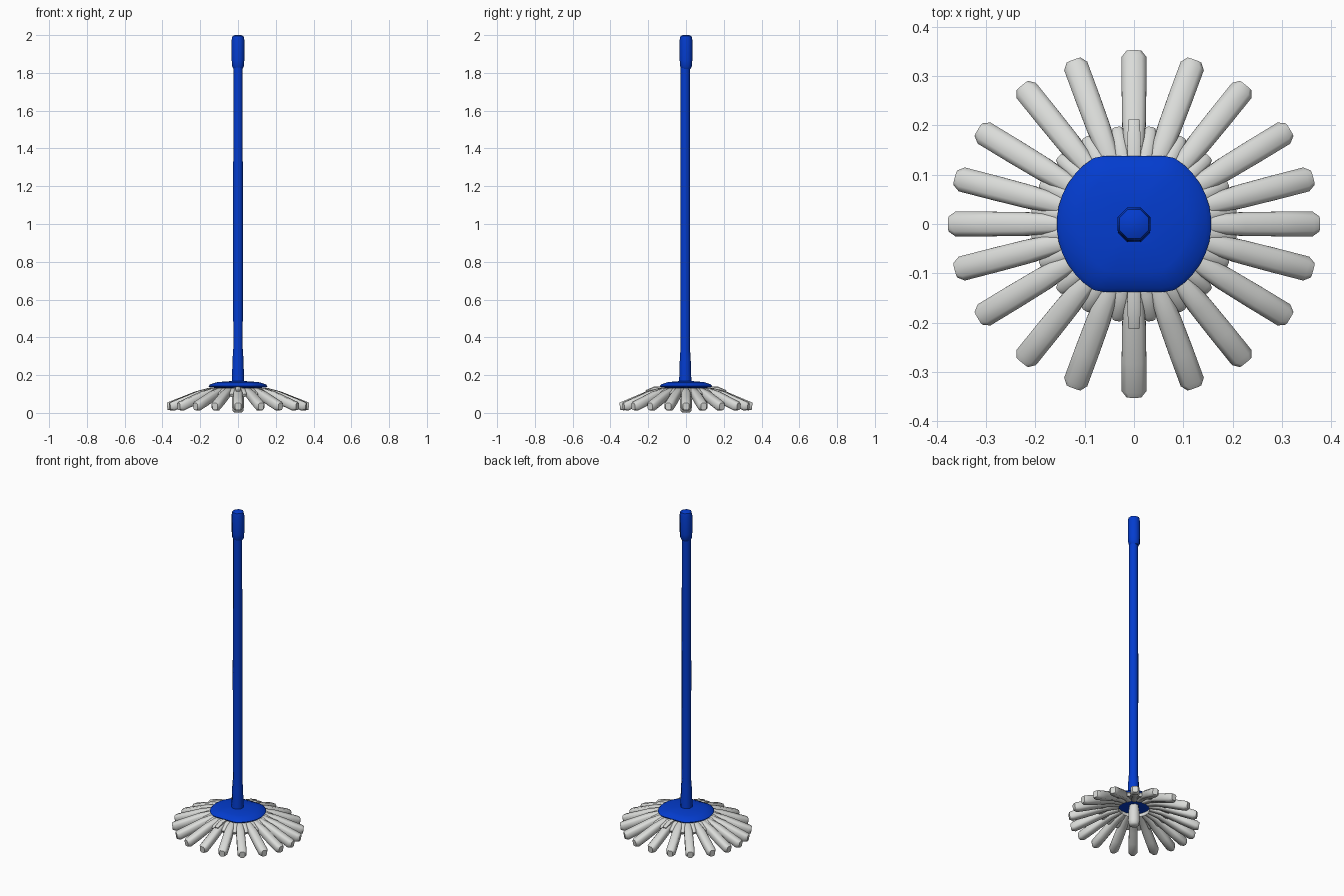
import bpy, bmesh, math
from mathutils import Vector

cube = bpy.data.objects.get("Cube")
if cube:
    bpy.data.objects.remove(cube)


def material(name, rgb):
    m = bpy.data.materials.new(name)
    m.use_nodes = True
    m.diffuse_color = (*rgb, 1)
    m.node_tree.nodes["Principled BSDF"].inputs["Base Color"].default_value = (*rgb, 1)
    return m


blue = material("blue plastic", (0.001, 0.045, 0.62))
grey = material("light grey cloth", (0.7, 0.71, 0.69))


def loft(name, rings, mat, angle):
    """Skin a list of equal-length point rings and cap both ends."""
    bm = bmesh.new()
    loops = [[bm.verts.new(p) for p in ring] for ring in rings]
    n = len(loops[0])
    for a, b in zip(loops, loops[1:]):
        for i in range(n):
            j = (i + 1) % n
            bm.faces.new((a[i], a[j], b[j], b[i]))
    bm.faces.new(loops[0][::-1])
    bm.faces.new(loops[-1])
    bmesh.ops.recalc_face_normals(bm, faces=bm.faces)
    mesh = bpy.data.meshes.new(name)
    bm.to_mesh(mesh)
    bm.free()
    mesh.materials.append(mat)
    obj = bpy.data.objects.new(name, mesh)
    bpy.context.collection.objects.link(obj)
    bpy.ops.object.select_all(action="DESELECT")
    obj.select_set(True)
    bpy.context.view_layer.objects.active = obj
    bpy.ops.object.shade_smooth_by_angle(angle=math.radians(angle))


def turned(name, profile, sides, mat, flat_y=1.0, offset_y=0.0):
    """Turn a (radius, height) profile, trimming the front and back flat."""
    rings = []
    for r, z in profile:
        ring = []
        for i in range(sides):
            t = math.tau * (i + 0.5) / sides
            y = max(-flat_y * r, min(flat_y * r, r * math.sin(t)))
            ring.append((r * math.cos(t), y + offset_y, z))
        rings.append(ring)
    loft(name, rings, mat, 50)


def strand(name, degrees, path, rx, ry):
    """Sweep a chamfered section outward; path holds (reach, z, half width, half depth)."""
    t = math.radians(degrees)
    pts = [Vector((f * rx * math.cos(t), f * ry * math.sin(t), z)) for f, z, _, _ in path]
    side = Vector((-ry * math.sin(t), rx * math.cos(t), 0))
    side = Vector((pts[0].y, -pts[0].x, 0)).normalized()
    c = 0.6
    section = [(1, -c), (1, c), (c, 1), (-c, 1), (-1, c), (-1, -c), (-c, -1), (c, -1)]
    rings = []
    for k, p in enumerate(pts):
        along = (pts[min(k + 1, len(pts) - 1)] - pts[max(k - 1, 0)]).normalized()
        up = along.cross(side).normalized()
        w, d = path[k][2:]
        rings.append([p + side * w * u + up * d * v for u, v in section])
    loft(name, rings, grey, 50)


# Handle with a flared foot, and the thicker grip
turned("handle", [(0.036, 0.15), (0.034, 0.2), (0.031, 0.29), (0.027, 0.34),
                  (0.028, 1.0), (0.026, 1.85)], 8, blue, offset_y=-0.004)
turned("grip", [(0.026, 1.82), (0.034, 1.835), (0.036, 1.865), (0.036, 1.975),
                (0.032, 1.994), (0.018, 2.0)], 8, blue)

# Shallow domed head plate, trimmed at front and back
turned("head_plate", [(0.1, 0.132), (0.15, 0.134), (0.157, 0.142), (0.148, 0.151),
                      (0.11, 0.163), (0.04, 0.168)], 40, blue, flat_y=0.88)

# Long outer strands, laid out in one quarter and mirrored to the others
outer = [(0.24, 0.121, 0.015, 0.012), (0.42, 0.112, 0.019, 0.019),
         (0.58, 0.092, 0.024, 0.023), (0.78, 0.061, 0.025, 0.024),
         (0.95, 0.036, 0.025, 0.024), (0.995, 0.034, 0.015, 0.019)]
quarter = (0, 15.5, 33, 53, 71, 90)
angles = sorted({a % 360 for q in quarter for a in (q, 180 - q, 180 + q, -q)})
for a in angles:
    strand("outer_strand", a, outer, 0.377, 0.352)

# Short strands under the plate, filling the gaps between the long ones
inner = [(0.45, 0.126, 0.011, 0.009), (0.75, 0.118, 0.014, 0.013),
         (0.95, 0.098, 0.013, 0.013), (1.0, 0.092, 0.009, 0.009)]
for a, b in zip(angles, angles[1:] + [360]):
    strand("inner_strand", (a + b) / 2, inner, 0.205, 0.195)

# Short strands lying on top at the front and back
upper = [(0.5, 0.133, 0.012, 0.006), (0.8, 0.13, 0.014, 0.009), (1.0, 0.112, 0.011, 0.009)]
for a in (90, 270):
    strand("upper_strand", a, upper, 0.21, 0.21)

# Single strand hanging under the middle
turned("centre_strand", [(0.026, 0.135), (0.033, 0.09), (0.034, 0.03),
                         (0.03, 0.01), (0.02, 0.002)], 8, grey)
